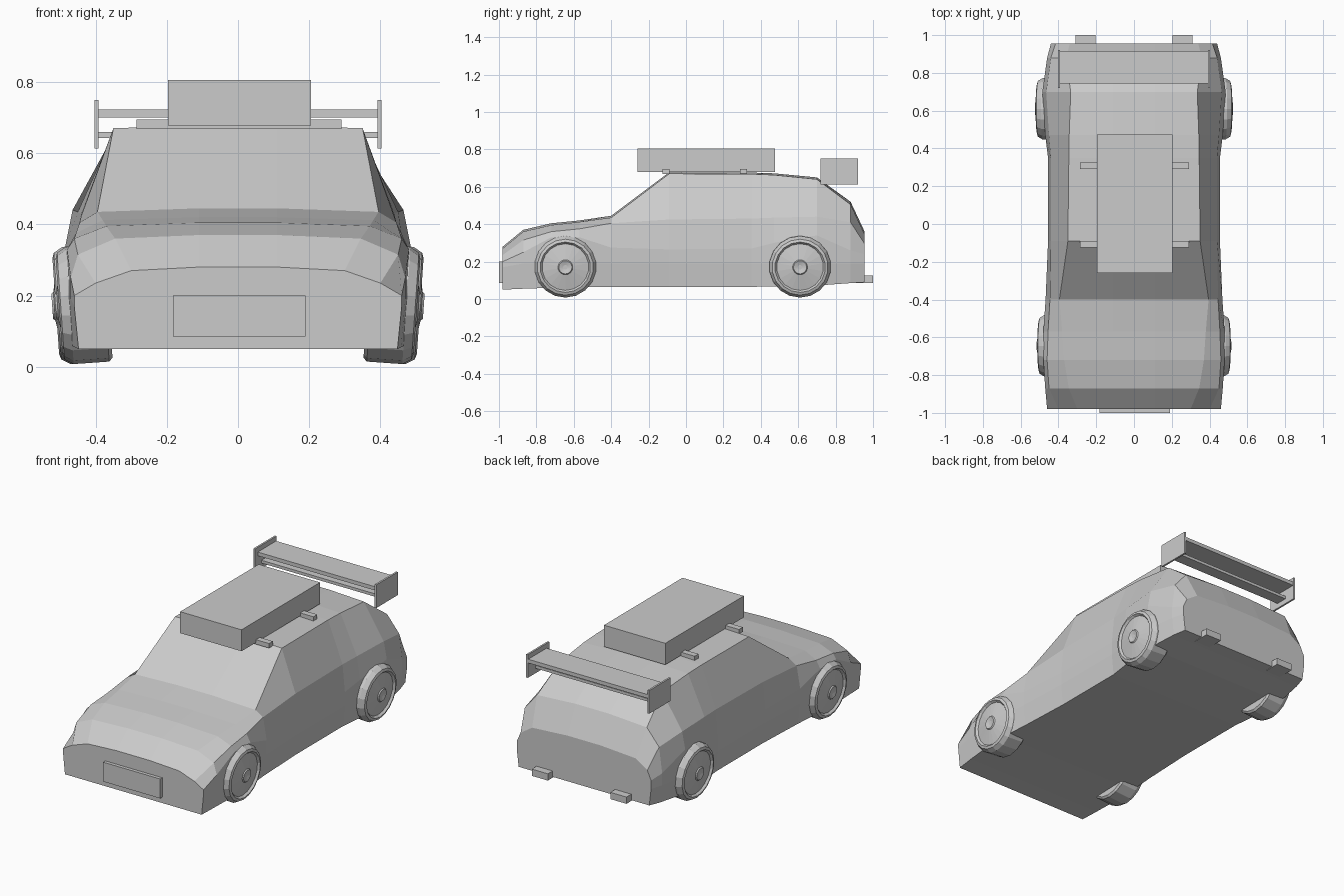
import bpy, bmesh, math
from mathutils import Matrix

grey = bpy.data.materials.new("light grey")
grey.diffuse_color = (0.6, 0.6, 0.6, 1)


def finish(name, bm):
    bmesh.ops.recalc_face_normals(bm, faces=bm.faces)
    me = bpy.data.meshes.new(name)
    bm.to_mesh(me)
    bm.free()
    me.materials.append(grey)
    ob = bpy.data.objects.new(name, me)
    bpy.context.collection.objects.link(ob)
    return ob


def box(name, x0, x1, y0, y1, z0, z1):
    bm = bmesh.new()
    bmesh.ops.create_cube(bm, size=1)
    bmesh.ops.scale(bm, vec=(x1 - x0, y1 - y0, z1 - z0), verts=bm.verts)
    bmesh.ops.translate(bm, vec=((x0 + x1) / 2, (y0 + y1) / 2, (z0 + z1) / 2), verts=bm.verts)
    return finish(name, bm)


# Body: cross-sections lofted from nose to tail
# y, floor z, side x, fender z, belt x, belt z, edge x, edge z, centre z
SECTIONS = [
    (-0.98, 0.050, 0.460, 0.20, 0.40, 0.235, 0.300, 0.270, 0.28),
    (-0.87, 0.055, 0.470, 0.25, 0.45, 0.315, 0.345, 0.360, 0.37),
    (-0.72, 0.060, 0.480, 0.33, 0.46, 0.360, 0.370, 0.395, 0.405),
    (-0.57, 0.065, 0.480, 0.33, 0.455, 0.375, 0.380, 0.412, 0.42),
    (-0.40, 0.065, 0.468, 0.275, 0.445, 0.405, 0.395, 0.435, 0.445),
    (-0.09, 0.065, 0.455, 0.265, 0.44, 0.425, 0.350, 0.670, 0.678),
    (0.35, 0.065, 0.455, 0.27, 0.44, 0.43, 0.345, 0.668, 0.676),
    (0.47, 0.067, 0.470, 0.30, 0.45, 0.435, 0.343, 0.663, 0.672),
    (0.70, 0.072, 0.485, 0.34, 0.465, 0.44, 0.335, 0.640, 0.65),
    (0.88, 0.085, 0.460, 0.26, 0.44, 0.41, 0.360, 0.505, 0.52),
    (0.955, 0.090, 0.440, 0.24, 0.415, 0.295, 0.340, 0.345, 0.36),
]
bm = bmesh.new()
rings = []
for y, zf, xs, zm, xb, zb, xe, ze, zc in SECTIONS:
    half = [(xs - 0.012, zf), (xs, min(0.19, zm - 0.03)), (xs, zm), (xb, zb), (xe, ze), (0.11, zc)]
    loop = half + [(-x, z) for x, z in reversed(half)]
    rings.append([bm.verts.new((x, y, z)) for x, z in loop])
for a, b in zip(rings, rings[1:]):
    n = len(a)
    for i in range(n):
        bm.faces.new((a[i], a[(i + 1) % n], b[(i + 1) % n], b[i]))
bm.faces.new(rings[0])
bm.faces.new(rings[-1])
finish("body", bm)

# Wheels: (outward offset, radius) profile spun about the axle, bottoms leaning out
WHEEL = [(-0.14, 0), (-0.14, 0.155), (-0.13, 0.165), (-0.03, 0.165), (-0.005, 0.15), (0, 0.135),
         (-0.012, 0.125), (0.004, 0.04), (0.01, 0.035), (0.004, 0.012), (0.004, 0)]


def wheel(name, side, x, y, steps=18):
    bm = bmesh.new()
    vs = [bm.verts.new((o, 0, r)) for o, r in WHEEL]
    edges = [bm.edges.new(p) for p in zip(vs, vs[1:])]
    bmesh.ops.spin(bm, geom=vs + edges, cent=(0, 0, 0), axis=(1, 0, 0),
                   angle=math.tau, steps=steps)
    bmesh.ops.remove_doubles(bm, verts=bm.verts, dist=1e-4)
    place = Matrix.Translation((x, y, 0.17)) @ Matrix.Rotation(math.radians(4), 4, "Y")
    bm.transform(Matrix.Scale(side, 4, (1, 0, 0)) @ place)
    finish(name, bm)


for side, label in ((1, "right"), (-1, "left")):
    wheel("front_wheel_" + label, side, 0.503, -0.645)
    wheel("rear_wheel_" + label, side, 0.512, 0.61)
    # Wing end plates and exhaust tips
    lo, hi = sorted((side * 0.392, side * 0.403))
    box("wing_end_plate_" + label, lo, hi, 0.72, 0.92, 0.613, 0.75)
    lo, hi = sorted((side * 0.205, side * 0.31))
    box("exhaust_" + label, lo, hi, 0.90, 1.0, 0.085, 0.125)

# Rear wing planes
box("wing_upper_plane", -0.395, 0.395, 0.745, 0.917, 0.70, 0.722)
box("wing_lower_plane", -0.395, 0.395, 0.78, 0.85, 0.643, 0.66)

# Roof box with its cross bars
box("roof_box", -0.197, 0.205, -0.26, 0.475, 0.678, 0.805)
for name, y in (("front_roof_bar", -0.107), ("rear_roof_bar", 0.308)):
    box(name, -0.285, 0.291, y - 0.018, y + 0.018, 0.668, 0.695)

# Number plate on the nose
box("number_plate", -0.183, 0.19, -1.0, -0.97, 0.085, 0.20)
